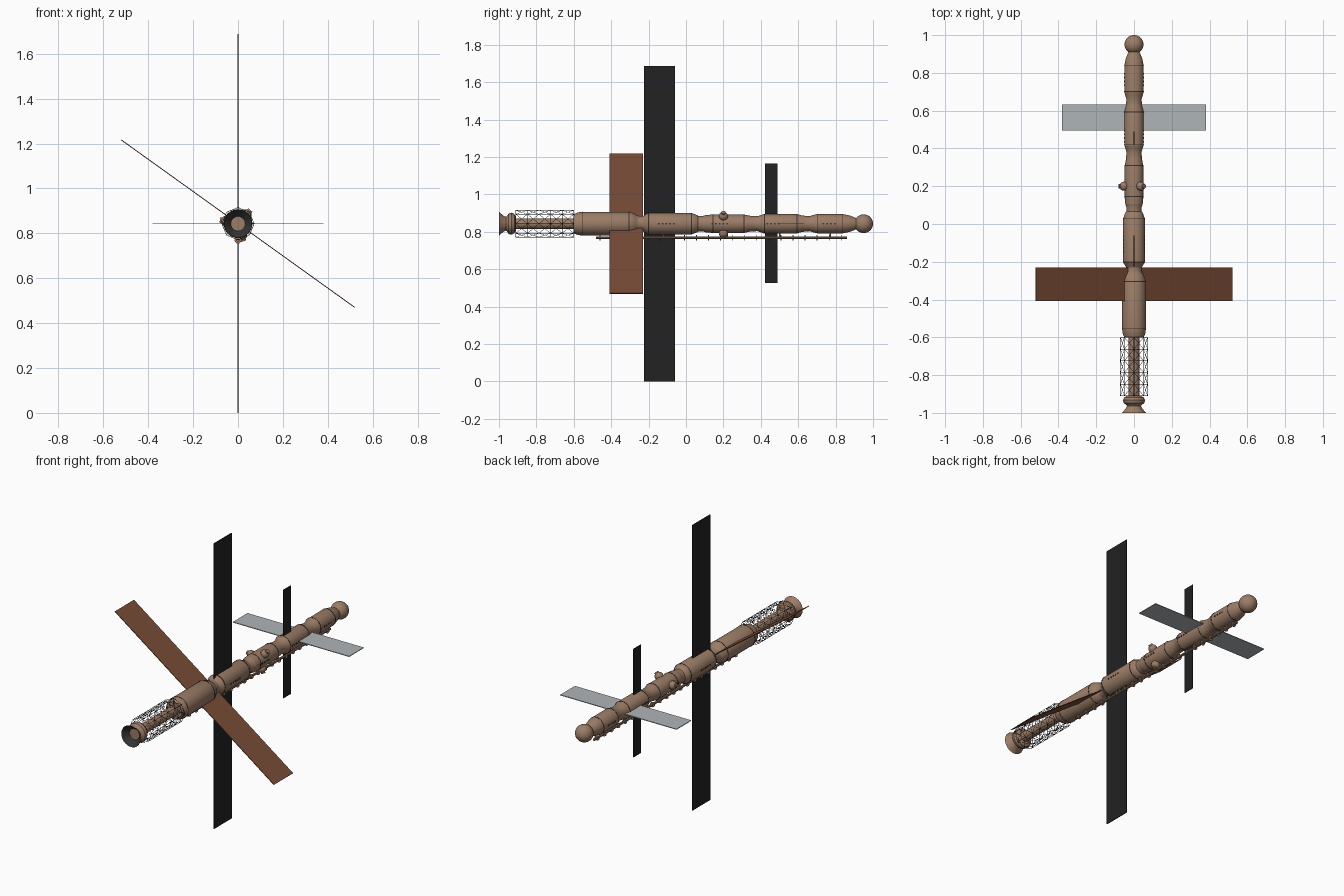
import bpy, bmesh, math
from mathutils import Vector, Matrix

if "Cube" in bpy.data.objects:
    bpy.data.objects.remove(bpy.data.objects["Cube"])

AXIS_Z = 0.843


def material(name, rgb):
    m = bpy.data.materials.new(name)
    m.diffuse_color = (*rgb, 1)
    m.use_nodes = True
    m.node_tree.nodes["Principled BSDF"].inputs["Base Color"].default_value = m.diffuse_color
    return m


TAN = material("tan hull", (0.33, 0.205, 0.135))
BROWN = material("brown panel", (0.19, 0.073, 0.038))
BLACK = material("black panel", (0.016, 0.016, 0.017))
GREY = material("light grey panel", (0.43, 0.46, 0.48))
DARK = material("dark grey trim", (0.035, 0.033, 0.035))


def finish(name, bm, mats, smooth=False):
    bmesh.ops.recalc_face_normals(bm, faces=bm.faces)
    me = bpy.data.meshes.new(name)
    bm.to_mesh(me)
    bm.free()
    for m in mats:
        me.materials.append(m)
    ob = bpy.data.objects.new(name, me)
    bpy.context.collection.objects.link(ob)
    if smooth:
        bpy.ops.object.select_all(action='DESELECT')
        ob.select_set(True)
        bpy.context.view_layer.objects.active = ob
        bpy.ops.object.shade_smooth_by_angle(angle=math.radians(30))
    return ob


def lathe(name, profile, mat, steps=32):
    """Revolve (y, radius) points about the station axis."""
    bm = bmesh.new()
    vs = [bm.verts.new((r, y, AXIS_Z)) for y, r in profile]
    es = [bm.edges.new(p) for p in zip(vs, vs[1:])]
    bmesh.ops.spin(bm, geom=vs + es, cent=(0, 0, AXIS_Z), axis=(0, 1, 0),
                   angle=math.tau, steps=steps)
    bmesh.ops.remove_doubles(bm, verts=bm.verts, dist=1e-5)
    return finish(name, bm, [mat], True)


def rod(bm, a, b, r, sides=4):
    a, b = Vector(a), Vector(b)
    d = b - a
    m = Matrix.Translation((a + b) / 2) @ d.to_track_quat('Z', 'Y').to_matrix().to_4x4()
    bmesh.ops.create_cone(bm, cap_ends=True, segments=sides, radius1=r, radius2=r,
                          depth=d.length, matrix=m)


def polar(angle, r, y):
    return Vector((r * math.cos(angle), y, AXIS_Z + r * math.sin(angle)))


def panel(name, y0, y1, half, angle, mat, z=AXIS_Z):
    """Thin wing through the axis, turned about y."""
    bm = bmesh.new()
    m = (Matrix.Translation((0, (y0 + y1) / 2, z)) @ Matrix.Rotation(angle, 4, 'Y')
         @ Matrix.Diagonal((2 * half, y1 - y0, 0.004, 1)))
    bmesh.ops.create_cube(bm, size=1, matrix=m)
    return finish(name, bm, [mat])


# Pressure hull modules
lathe("rear_module", [(-0.60, 0), (-0.60, 0.052), (-0.575, 0.061), (-0.55, 0.063),
                      (-0.30, 0.063), (-0.27, 0.051), (-0.265, 0.046), (-0.25, 0.041),
                      (-0.23, 0.041), (-0.215, 0.05), (-0.205, 0.057)], TAN)
lathe("main_module", [(-0.205, 0.057), (0.03, 0.057), (0.06, 0.046), (0.065, 0.041),
                      (0.09, 0.041), (0.105, 0.046)], TAN)
lathe("docking_module", [(0.105, 0.046), (0.14, 0.049), (0.31, 0.049), (0.345, 0.042),
                         (0.38, 0.040), (0.395, 0.044), (0.415, 0.051)], TAN)
lathe("crew_module", [(0.415, 0.051), (0.595, 0.051), (0.62, 0.044), (0.66, 0.040),
                      (0.68, 0.046), (0.70, 0.051)], TAN)
lathe("front_module", [(0.70, 0.051), (0.84, 0.051), (0.875, 0.044), (0.90, 0.034),
                       (0.91, 0.030), (0.92, 0.0)], TAN)
lathe("nose_sphere", [(0.95 - 0.05 * math.cos(i * math.pi / 16),
                       0.05 * math.sin(i * math.pi / 16)) for i in range(17)], TAN)

# Engine section: core tube, rounded tank and open nozzle
lathe("core_tube", [(-0.93, 0.028), (-0.595, 0.028)], TAN, 20)
lathe("tail_tank", [(-0.91, 0), (-0.91, 0.035), (-0.918, 0.052), (-0.932, 0.059),
                    (-0.948, 0.055), (-0.958, 0.040), (-0.965, 0.036), (-0.965, 0)], TAN)
lathe("nozzle", [(-0.96, 0.036), (-0.975, 0.042), (-0.99, 0.055), (-1.0, 0.063)], TAN)
lathe("nozzle_lining", [(-1.0, 0.063), (-0.99, 0.053), (-0.975, 0.040), (-0.967, 0.032)], DARK)

# Seam bands around the hull
for i, (y, r) in enumerate([(-0.555, 0.063), (-0.305, 0.063), (-0.20, 0.057), (0.03, 0.057),
                            (0.145, 0.049), (0.31, 0.049), (0.42, 0.051), (0.593, 0.051),
                            (0.702, 0.051), (0.838, 0.051)]):
    lathe(f"seam_band_{i + 1}", [(y - 0.002, r), (y - 0.002, r + 0.0012),
                                 (y + 0.002, r + 0.0012), (y + 0.002, r)], DARK)

# Porthole rows on both flanks
bm = bmesh.new()
for y0, count, r in [(-0.145, 5, 0.057), (0.14, 5, 0.049), (0.435, 4, 0.051), (0.735, 4, 0.051)]:
    for k in range(count):
        for s in (-1, 1):
            y = y0 + k * 0.02
            rod(bm, (s * (r - 0.003), y, AXIS_Z), (s * (r + 0.002), y, AXIS_Z), 0.005, 10)
finish("portholes", bm, [DARK])

# Three side docking ports, each a ball with a short collar
bm = bmesh.new()
for deg in (48, 168, 288):
    a = math.radians(deg)
    bmesh.ops.create_uvsphere(bm, u_segments=20, v_segments=12, radius=0.024,
                              matrix=Matrix.Translation(polar(a, 0.054, 0.20)))
    rod(bm, polar(a, 0.06, 0.20), polar(a, 0.082, 0.20), 0.012, 16)
finish("docking_ports", bm, [TAN], True)

# Lattice cage around the core tube
bm = bmesh.new()
SIDES, BAYS, R = 8, 5, 0.072
ys = [-0.91 + i * 0.31 / BAYS for i in range(BAYS + 1)]
ang = [math.tau * k / SIDES for k in range(SIDES + 1)]
for k in range(SIDES):
    a, b = ang[k], ang[k + 1]
    rod(bm, polar(a, R, ys[0]), polar(a, R, ys[-1]), 0.0014)
    for y in ys:
        rod(bm, polar(a, R, y), polar(b, R, y), 0.0012)
    for y0, y1 in zip(ys, ys[1:]):
        rod(bm, polar(a, R, y0), polar(b, R, y1), 0.001)
        rod(bm, polar(b, R, y0), polar(a, R, y1), 0.001)
    for y in (ys[0], ys[-1]):
        rod(bm, polar(a, R, y), polar(a, 0.028, y), 0.001)
finish("lattice_cage", bm, [DARK])

# Rail under the hull with disc clamps and hangers
bm = bmesh.new()
rod(bm, (0, -0.48, 0.769), (0, 0.86, 0.769), 0.007, 10)
for k in range(21):
    y = -0.46 + k * 0.0645
    rod(bm, (0, y - 0.002, 0.769), (0, y + 0.002, 0.769), 0.015, 16)
for y in (-0.40, -0.12, 0.22, 0.50, 0.77):
    rod(bm, (0, y, 0.769), (0, y, 0.80), 0.004, 8)
finish("lower_rail", bm, [TAN], True)

# Wing panels
panel("large_black_panel", -0.225, -0.06, 0.8435, math.pi / 2, BLACK, 0.8435)
panel("small_black_panel", 0.422, 0.49, 0.32, math.pi / 2, BLACK, 0.845)
panel("grey_panel", 0.495, 0.632, 0.38, 0, GREY, 0.845)
panel("brown_panel", -0.408, -0.23, 0.64, math.atan2(0.373, 0.52), BROWN)
